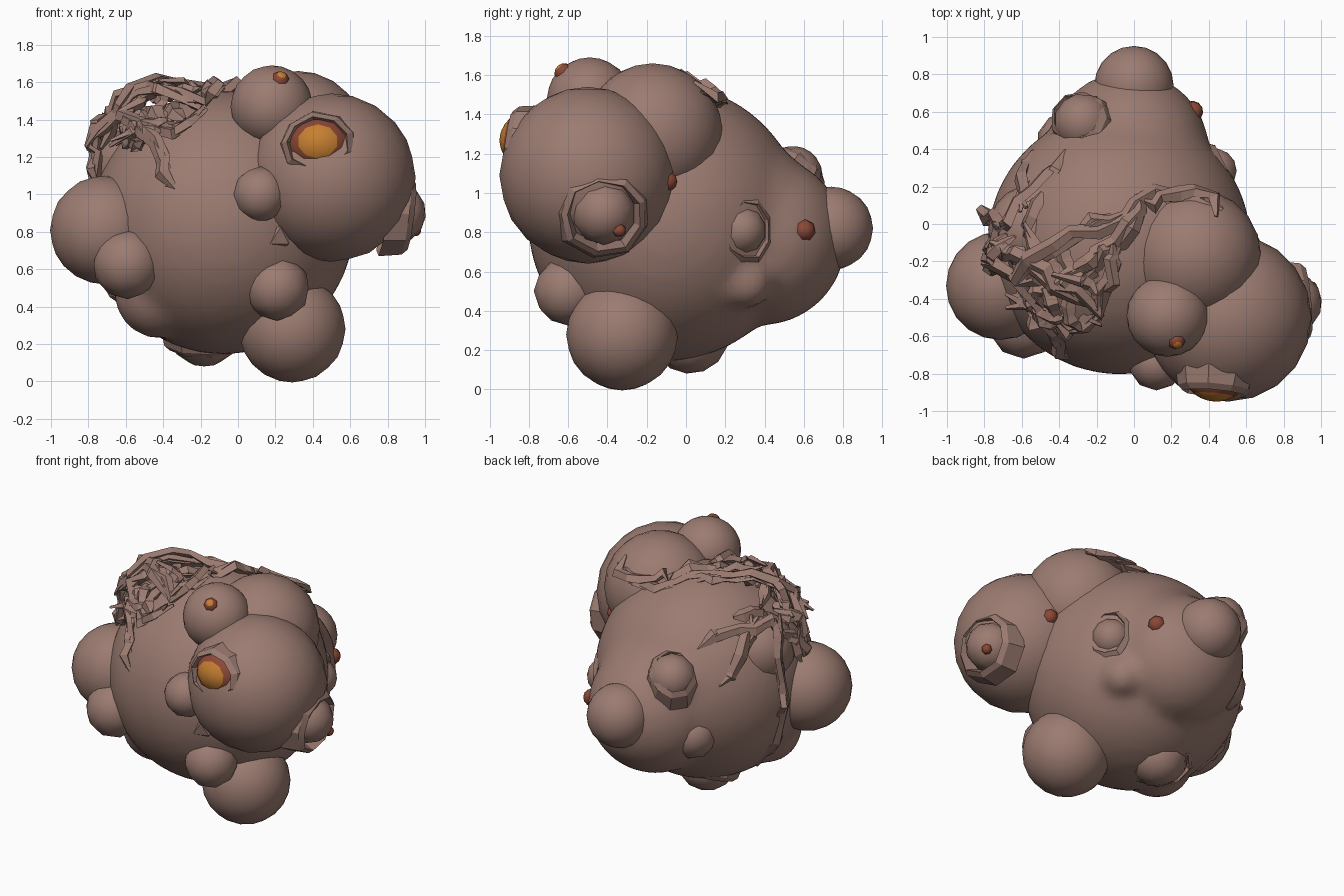
import bpy, bmesh, math, random
from mathutils import Vector

if "Cube" in bpy.data.objects:
    bpy.data.objects.remove(bpy.data.objects["Cube"])

random.seed(4)
CORE = Vector((-0.08, -0.1, 0.85))

def material(name, col):
    m = bpy.data.materials.new(name)
    m.diffuse_color = (*col, 1)
    m.use_nodes = True
    m.node_tree.nodes["Principled BSDF"].inputs["Base Color"].default_value = m.diffuse_color
    return m

SKIN = material("mauve_flesh", (0.33, 0.2, 0.165))
RED = material("dark_red", (0.26, 0.065, 0.035))
ORANGE = material("amber", (0.56, 0.21, 0.03))

def finish(bm, name, smooth=40):
    me = bpy.data.meshes.new(name)
    bm.to_mesh(me)
    bm.free()
    for m in (SKIN, RED, ORANGE):
        me.materials.append(m)
    ob = bpy.data.objects.new(name, me)
    bpy.context.collection.objects.link(ob)
    if smooth:
        bpy.context.view_layer.objects.active = ob
        bpy.ops.object.select_all(action='DESELECT')
        ob.select_set(True)
        bpy.ops.object.shade_smooth_by_angle(angle=math.radians(smooth))
    return ob

def lump(name, c, r, sub=3):
    bm = bmesh.new()
    bmesh.ops.create_icosphere(bm, subdivisions=sub, radius=r)
    bmesh.ops.translate(bm, vec=c, verts=bm.verts)
    return finish(bm, name)

def eyeball(name, c, look, r, red=0, amber=0, segs=10, rings=16, squash=1.0):
    """Ball whose pole faces look; iris rings coloured by angle from the pole."""
    rot = Vector(look).normalized().to_track_quat('Z', 'Y')
    bm = bmesh.new()
    bmesh.ops.create_uvsphere(bm, u_segments=segs, v_segments=rings, radius=r)
    for f in bm.faces:
        ang = math.degrees(f.calc_center_median().angle(Vector((0, 0, 1))))
        f.material_index = 2 if ang < amber else 1 if ang < red else 0
    for v in bm.verts:
        v.co = rot @ Vector((v.co.x, v.co.y * squash, v.co.z)) + Vector(c)
    return finish(bm, name)

def eyelid(name, c, look, w, h, depth=0.06, thick=0.03, n=9):
    """Rough almond-shaped rim around an eye."""
    look = Vector(look).normalized()
    side = look.cross(Vector((0, 0, 1))).normalized()
    up = side.cross(look)
    c = Vector(c)
    bm = bmesh.new()
    rows = []
    for i in range(n):
        a = 2 * math.pi * i / n
        k = random.uniform(0.92, 1.08)
        radial = side * math.cos(a) * w * k + up * math.sin(a) * h * k
        out = radial.normalized()
        rows.append([bm.verts.new(c + radial + out * p + look * q) for p, q in
                     ((0, depth * 0.5), (thick, 0), (thick * 1.8, -depth * 2), (-thick, -depth))])
    for i in range(n):
        p, q = rows[i], rows[(i + 1) % n]
        for j in range(4):
            bm.faces.new((p[j], p[(j + 1) % 4], q[(j + 1) % 4], q[j]))
    bmesh.ops.recalc_face_normals(bm, faces=bm.faces)
    return finish(bm, name, 25)

def strand(name, pts, width, jitter):
    """Wavy tapered tendril with a flat diamond section."""
    path = []
    for i, p in enumerate(pts):
        if i:
            path.append((Vector(p) + Vector(pts[i - 1])) / 2)
        path.append(Vector(p))
    path = [p + Vector([random.uniform(-jitter, jitter) for _ in range(3)]) for p in path]
    bm = bmesh.new()
    rows = []
    for i, p in enumerate(path):
        t = (path[min(i + 1, len(path) - 1)] - path[max(i - 1, 0)]).normalized()
        out = (p - CORE).normalized()
        side = t.cross(out).normalized()
        w = width * (0.35 if i in (0, len(path) - 1) else random.uniform(0.8, 1.3))
        rows.append([bm.verts.new(p + d) for d in
                     (side * w, out * w * 0.7, -side * w, -out * w * 0.9)])
    for p, q in zip(rows, rows[1:]):
        for j in range(4):
            bm.faces.new((p[j], p[(j + 1) % 4], q[(j + 1) % 4], q[j]))
    bm.faces.new(rows[0])
    bm.faces.new(rows[-1])
    bmesh.ops.recalc_face_normals(bm, faces=bm.faces)
    return finish(bm, name, 0)

# main body: core and rear mass blended into one skin
bm = bmesh.new()
for c, r in ((CORE, 0.705), ((-0.03, 0.38, 0.76), 0.435),
             ((-0.04, 0.2, 0.82), 0.5), ((0.14, 0.48, 0.8), 0.23),
             ((0.34, 0.3, 0.55), 0.14), ((-0.42, -0.28, 0.47), 0.24),
             ((-0.22, 0.48, 1.0), 0.19)):
    g = bmesh.ops.create_icosphere(bm, subdivisions=4, radius=r)
    bmesh.ops.translate(bm, vec=c, verts=g["verts"])
body = finish(bm, "body", 0)
rem = body.modifiers.new("blend", 'REMESH')
rem.mode = 'VOXEL'
rem.voxel_size = 0.04
rem.use_smooth_shade = True
sm = body.modifiers.new("soften", 'SMOOTH')
sm.factor = 0.5
sm.iterations = 3

# swollen lumps
for name, c, r, sub in (
        ("head_lump", (0.5, -0.5, 1.09), 0.45, 3),
        ("shoulder_lump", (0.32, -0.17, 1.3), 0.36, 3),
        ("top_lump", (0.18, -0.49, 1.47), 0.22, 3),
        ("foot_lump", (0.29, -0.325, 0.28), 0.285, 3),
        ("left_lump", (-0.715, -0.33, 0.81), 0.29, 3),
        ("left_front_lump", (-0.59, -0.53, 0.63), 0.19, 2),
        ("left_upper_lump", (-0.54, -0.03, 1.15), 0.24, 3),
        ("rear_lump", (0, 0.74, 0.82), 0.212, 3),
        ("brow_wart", (0.12, -0.74, 1.0), 0.15, 2),
        ("front_wart", (0.21, -0.6, 0.5), 0.175, 2),
        ("chin_fold", (0.2, -0.66, 0.78), 0.1, 1),
        ("rear_left_wart", (-0.36, 0.44, 0.67), 0.16, 2)):
    lump(name, c, r, sub)

# lidded eyes: centre, look, ball radius, lid half width and height, iris angles
for name, c, look, r, w, h, red, amber in (
        ("front_eye", (0.44, -0.755, 1.26), (-0.08, -0.95, 0.14), 0.195, 0.175, 0.14, 70, 34),
        ("side_eye", (0.84, -0.42, 0.9), (0.95, 0.08, -0.12), 0.165, 0.2, 0.18, 0, 0),
        ("flank_eye", (0.42, 0.28, 0.81), (0.9, 0.45, 0), 0.13, 0.12, 0.15, 0, 0),
        ("rear_eye", (-0.27, 0.54, 1.08), (-0.4, 0.45, 0.8), 0.16, 0.12, 0.15, 0, 0),
        ("under_eye", (-0.18, 0.02, 0.28), (0, 0.35, -0.93), 0.2, 0.2, 0.17, 0, 0)):
    n = Vector(look).normalized()
    big = red > 0
    eyeball(name, c, look, r, red, amber, 10, 16 if big else 7, 0.85 if big else 1)
    eyelid(name + "_lid", Vector(c) + n * r * (0.62 if big else 0.35), look, w, h)

# tiny pupils set into the skin
for i, (c, look, r) in enumerate((((0.225, -0.62, 1.61), (0.2, -0.65, 0.7), 0.05),
                                  ((0.31, 0.6, 0.81), (0.9, 0.4, 0), 0.06),
                                  ((0.62, -0.1, 1.06), (0.3, 0.95, 0), 0.055),
                                  ((0.945, -0.34, 0.81), (0.7, 0.5, -0.5), 0.035))):
    eyeball("pupil_%d" % i, c, look, r, 181, 30 if i == 0 else 0, 7, 6)

# tangled tendrils over the crown
crown = (
    ((0.48, 0.07, 1.53), (0.3, 0.15, 1.48), (0.12, 0.17, 1.48), (0, 0.1, 1.54),
     (-0.1, -0.08, 1.57), (-0.25, -0.22, 1.56), (-0.4, -0.3, 1.58)),
    ((-0.75, -0.1, 1.4), (-0.6, -0.2, 1.5), (-0.4, -0.35, 1.57), (-0.22, -0.45, 1.48),
     (-0.14, -0.3, 1.55), (-0.1, -0.1, 1.59)),
    ((-0.78, -0.2, 1.28), (-0.65, -0.3, 1.45), (-0.45, -0.15, 1.58), (-0.2, 0, 1.56), (0, 0.08, 1.52)),
    ((-0.65, -0.4, 1.25), (-0.5, -0.42, 1.4), (-0.35, -0.55, 1.35), (-0.2, -0.5, 1.43)),
)
# strands hanging down the left side and back
hanging = (
    ((-0.38, 0.36, 1.28), (-0.53, 0.2, 1.35), (-0.68, 0.02, 1.38), (-0.76, -0.1, 1.25), (-0.78, -0.15, 1.05)),
    ((-0.6, 0, 1.44), (-0.5, -0.2, 1.56), (-0.6, -0.35, 1.42), (-0.5, -0.5, 1.33),
     (-0.42, -0.63, 1.2), (-0.36, -0.7, 1.03)),
    ((-0.65, -0.05, 1.43), (-0.76, -0.18, 1.36), (-0.78, -0.22, 1.2), (-0.75, -0.25, 1.05)),
    ((-0.7, 0, 1.4), (-0.77, 0.05, 1.15), (-0.79, 0.04, 0.85), (-0.71, 0.0, 0.55), (-0.56, 0, 0.34)),
    ((-0.6, 0.08, 1.42), (-0.6, 0.25, 1.2), (-0.55, 0.36, 1.02), (-0.44, 0.45, 0.95)),
)
for group, paths, copies in (("crown_tendril", crown, 3), ("hanging_tendril", hanging, 2)):
    for i, pts in enumerate(paths):
        for k in range(copies):
            strand("%s_%d_%d" % (group, i, k), pts, 0.036, 0.02 + 0.015 * k)

# short curls matting the scalp beneath the long tendrils
for i in range(16):
    a = random.uniform(0, 6.28)
    p = Vector((-0.44 + random.uniform(-0.22, 0.22), -0.28 + random.uniform(-0.22, 0.2), 1.38))
    pts = []
    for k in range(4):
        pts.append(CORE + (p - CORE).normalized() * random.uniform(0.71, 0.78))
        p = p + Vector((math.cos(a), math.sin(a), 0)) * 0.09
        a += random.uniform(-0.3, 0.9)
    strand("scalp_curl_%d" % i, pts, 0.04, 0.015)
